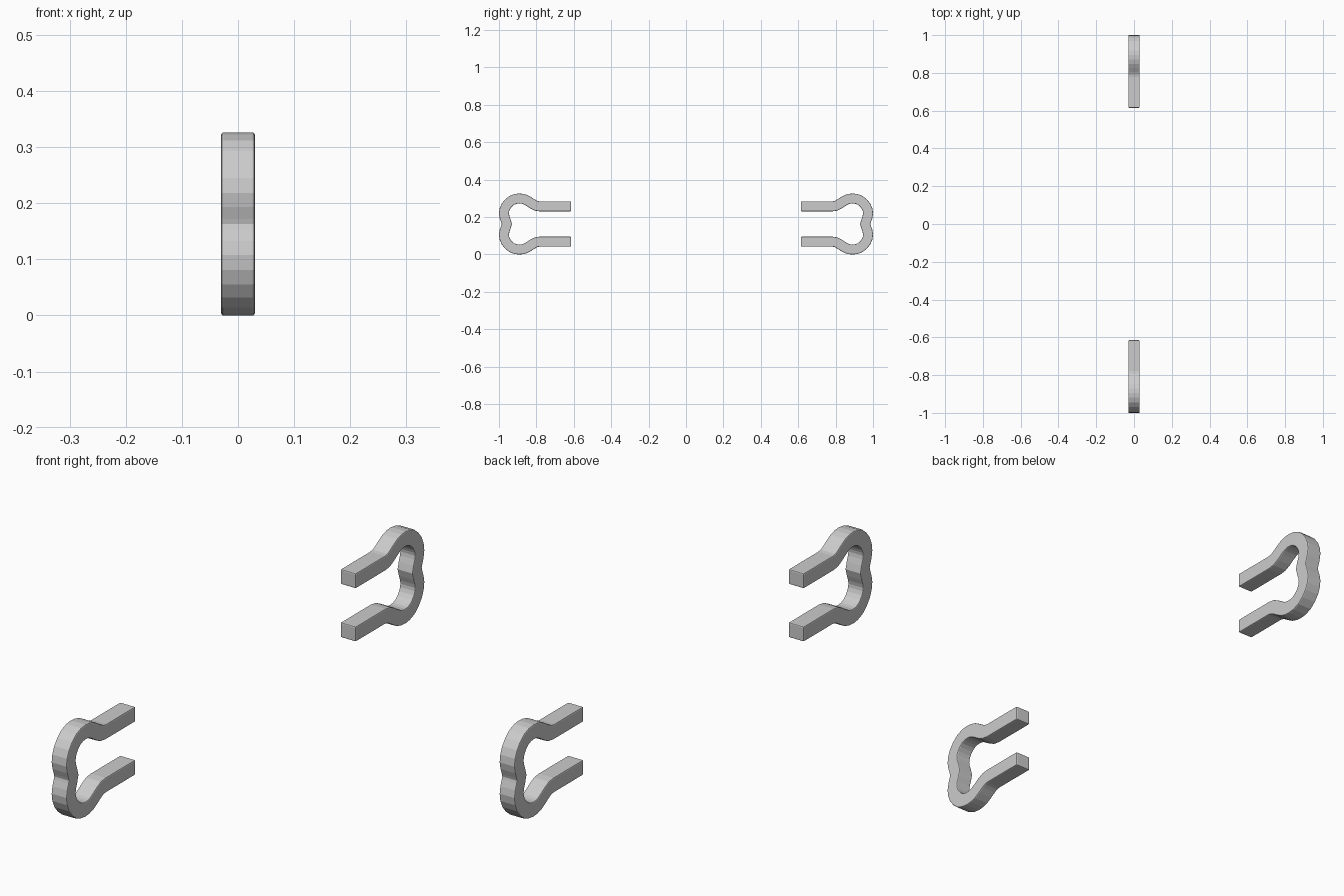
import bpy, bmesh
from mathutils import Vector

if "Cube" in bpy.data.objects:
    bpy.data.objects.remove(bpy.data.objects["Cube"])

HALF_W, HALF_T, MID_Z = 0.03, 0.0265, 0.163

# Centre line of the upper half of a clip (y, z): straight arm, round lobe, waist
upper = [(0.615, 0.257), (0.78, 0.257), (0.80, 0.260), (0.818, 0.269),
         (0.840, 0.283), (0.858, 0.293), (0.875, 0.298), (0.893, 0.2995),
         (0.912, 0.297), (0.932, 0.289), (0.949, 0.275), (0.963, 0.257),
         (0.971, 0.238), (0.9735, 0.219), (0.970, 0.200), (0.963, 0.180),
         (0.9585, MID_Z)]
path = [Vector(p) for p in upper]
path += [Vector((p.x, 2 * MID_Z - p.y)) for p in reversed(path[:-1])]


def mitre(i):
    """Sideways offset at a path point that keeps the strip width constant."""
    a = (path[i] - path[max(i - 1, 0)])
    b = (path[min(i + 1, len(path) - 1)] - path[i])
    a = a if a.length else b
    b = b if b.length else a
    na, nb = (Vector((-d.y, d.x)).normalized() for d in (a, b))
    n = (na + nb).normalized()
    return n * HALF_T / n.dot(na)


def make_clip(name, side):
    bm = bmesh.new()
    rings = []
    for i, p in enumerate(path):
        o = mitre(i)
        corners = [(-HALF_W, p + o), (HALF_W, p + o), (HALF_W, p - o), (-HALF_W, p - o)]
        rings.append([bm.verts.new((x, side * q.x, q.y)) for x, q in corners])
    for r, s in zip(rings, rings[1:]):
        for k in range(4):
            j = (k + 1) % 4
            bm.faces.new((r[k], r[j], s[j], s[k]))
    bm.faces.new(rings[0])
    bm.faces.new(rings[-1])
    bmesh.ops.recalc_face_normals(bm, faces=bm.faces)
    mesh = bpy.data.meshes.new(name)
    bm.to_mesh(mesh)
    bm.free()
    obj = bpy.data.objects.new(name, mesh)
    bpy.context.collection.objects.link(obj)
    # Slightly softened long edges and arm ends
    bev = obj.modifiers.new("soft_edges", 'BEVEL')
    bev.width, bev.segments = 0.004, 2
    bev.limit_method, bev.angle_limit = 'ANGLE', 1.0


# Two facing clips, mirrored across the centre
make_clip("front_clip", -1)
make_clip("back_clip", 1)
